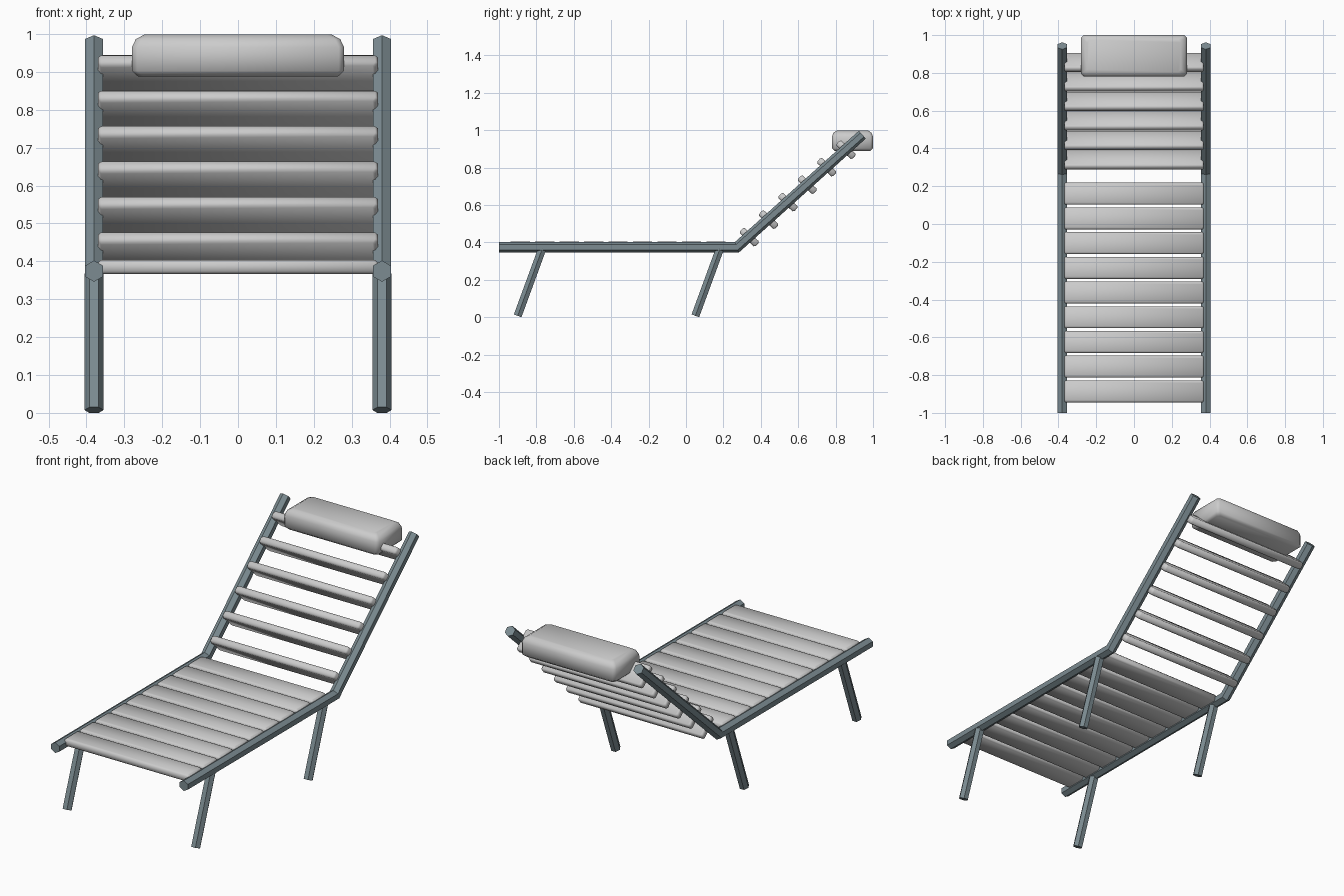
import bpy, bmesh
from math import radians, cos, sin, pi
from mathutils import Vector, Matrix

if "Cube" in bpy.data.objects:
    bpy.data.objects.remove(bpy.data.objects["Cube"])

slate = bpy.data.materials.new("slate_metal")
slate.diffuse_color = (0.20, 0.26, 0.285, 1)
slate.use_nodes = True
slate.node_tree.nodes["Principled BSDF"].inputs["Base Color"].default_value = slate.diffuse_color


def finish(bm, name, mat=None, smooth=False):
    bmesh.ops.recalc_face_normals(bm, faces=bm.faces)
    me = bpy.data.meshes.new(name)
    bm.to_mesh(me)
    bm.free()
    ob = bpy.data.objects.new(name, me)
    bpy.context.collection.objects.link(ob)
    if mat:
        me.materials.append(mat)
    if smooth:
        bpy.context.view_layer.objects.active = ob
        ob.select_set(True)
        bpy.ops.object.shade_smooth_by_angle(angle=radians(50))
        ob.select_set(False)
    return ob


def hex_tube(name, x, path, r, turn):
    """Six-sided tube along (y, z) points with mitred bends."""
    pts = [Vector((x, y, z)) for y, z in path]
    dirs = [(b - a).normalized() for a, b in zip(pts, pts[1:])]
    bm = bmesh.new()
    rings = []
    for i, p in enumerate(pts):
        d0, d1 = dirs[max(i - 1, 0)], dirs[min(i, len(dirs) - 1)]
        t = (d0 + d1).normalized()
        side = Vector((1, 0, 0))
        up = side.cross(t) / t.dot(d0)
        rings.append([bm.verts.new(p + side * r * cos(turn + k * pi / 3) + up * r * sin(turn + k * pi / 3))
                      for k in range(6)])
    for a, b in zip(rings, rings[1:]):
        for k in range(6):
            j = (k + 1) % 6
            bm.faces.new((a[k], a[j], b[j], b[k]))
    bm.faces.new(rings[0])
    bm.faces.new(rings[-1])
    return finish(bm, name, slate)


def soft_box(name, layers, c, matrix, smooth=False):
    """Closed chamfered box; layers are (z, half x, half y)."""
    bm = bmesh.new()
    rings = []
    for z, hx, hy in layers:
        xy = [(hx, c - hy), (hx, hy - c), (hx - c, hy), (c - hx, hy),
              (-hx, hy - c), (-hx, c - hy), (c - hx, -hy), (hx - c, -hy)]
        rings.append([bm.verts.new((x, y, z)) for x, y in xy])
    for a, b in zip(rings, rings[1:]):
        for k in range(8):
            j = (k + 1) % 8
            bm.faces.new((a[k], a[j], b[j], b[k]))
    bm.faces.new(rings[0])
    bm.faces.new(rings[-1])
    ob = finish(bm, name, smooth=smooth)
    ob.matrix_world = matrix
    return ob


# Bent side rails and slanted legs
for side, x in (("left", -0.38), ("right", 0.38)):
    hex_tube(side + "_rail", x, [(-1.0, 0.374), (0.272, 0.374), (0.943, 0.976)], 0.028, pi / 2)
    for pos, y in (("front", -0.9), ("rear", 0.05)):
        hex_tube(f"{side}_{pos}_leg", x, [(y, 0.0075), (y + 0.132, 0.368)], 0.025, 0)

slat = [(-0.019, 0.362, 0.051), (-0.011, 0.369, 0.058), (0.011, 0.369, 0.058), (0.019, 0.362, 0.051)]

# Seat slats
for i in range(9):
    soft_box(f"seat_slat_{i + 1}", slat, 0.007, Matrix.Translation((0, -0.886 + i * 0.1308, 0.385)), True)

# Back slats, set across the slope of the rails
for i in range(6):
    m = Matrix.Translation((0, 0.338 + i * 0.1035, 0.428 + i * 0.0935)) @ Matrix.Rotation(radians(-43), 4, 'X')
    soft_box(f"back_slat_{i + 1}", slat, 0.007, m, True)

# Head pillow
soft_box("head_pillow",
         [(-0.055, 0.264, 0.094), (-0.040, 0.280, 0.110), (0.022, 0.280, 0.110),
          (0.043, 0.270, 0.102), (0.055, 0.248, 0.085)],
         0.014, Matrix.Translation((0, 0.89, 0.943)), smooth=True)
